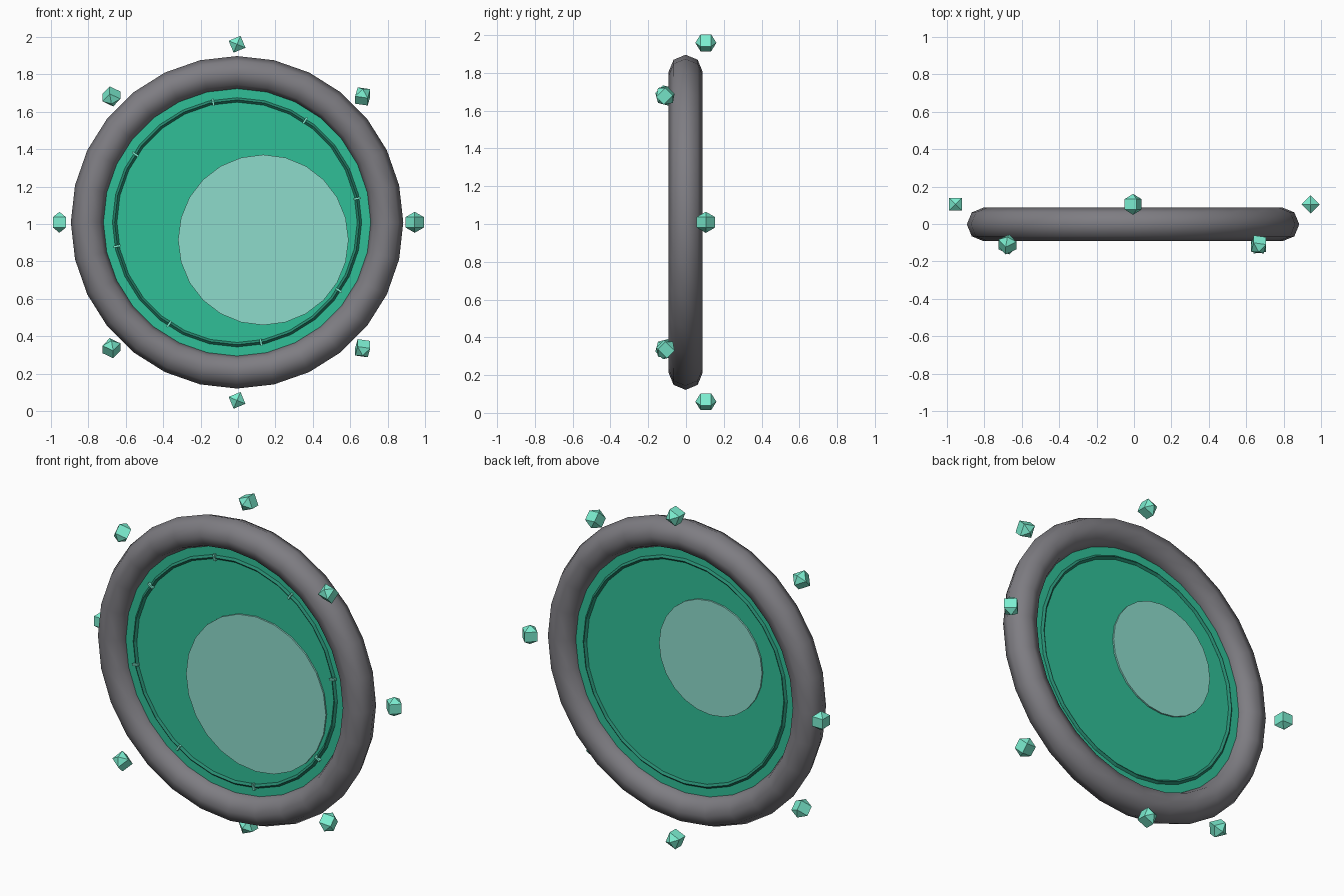
import bpy, math
from mathutils import Matrix, Vector

if "Cube" in bpy.data.objects:
    bpy.data.objects.remove(bpy.data.objects["Cube"])

CX, CY, CZ = -0.005, -0.002, 1.009      # portal centre
FACE = Matrix.Rotation(math.pi / 2, 4, 'X')   # lay primitives facing -y


def material(name, rgb):
    m = bpy.data.materials.new(name)
    m.diffuse_color = (*rgb, 1)
    m.use_nodes = True
    m.node_tree.nodes["Principled BSDF"].inputs["Base Color"].default_value = m.diffuse_color
    return m


stone = material("stone", (0.21, 0.205, 0.225))
green = material("film_green", (0.03, 0.52, 0.31))
dark = material("groove_green", (0.02, 0.25, 0.16))
pale = material("pale_glow", (0.27, 0.71, 0.60))
bright = material("shard_green", (0.2, 0.85, 0.63))


def finish(name, mat, matrix, smooth=False):
    o = bpy.context.object
    o.name = name
    o.data.materials.append(mat)
    o.matrix_world = matrix
    if smooth:
        for p in o.data.polygons:
            p.use_smooth = True
    return o


def at(x, y, z):
    return Matrix.Translation(Vector((CX + x, CY + y, CZ + z)))


def torus(name, major, minor, seg, sides, y, mat, smooth):
    bpy.ops.mesh.primitive_torus_add(major_radius=major, minor_radius=minor,
                                     major_segments=seg, minor_segments=sides)
    finish(name, mat, at(0, y, 0) @ FACE, smooth)


def disc(name, radius, depth, seg, x, y, z, mat):
    bpy.ops.mesh.primitive_cylinder_add(radius=radius, depth=depth, vertices=seg)
    finish(name, mat, at(x, y, z) @ FACE)


# outer frame and film
torus("outer_ring", 0.797, 0.09, 28, 8, 0, stone, True)
disc("film", 0.73, 0.03, 28, 0, 0, 0, green)

# pale glow spots, one on each side
disc("front_glow", 0.455, 0.012, 24, 0.14, -0.018, -0.094, pale)
disc("back_glow", 0.335, 0.012, 24, -0.17, 0.018, 0.128, pale)

# thin inner rings
for side, y in (("front", -0.016), ("back", 0.016)):
    torus(side + "_inner_ring", 0.653, 0.012, 28, 4, y, dark, False)

# radial tick marks on the front ring
for i in range(8):
    turn = Matrix.Rotation(-math.radians(11.25 + 45 * i), 4, 'Y')
    bpy.ops.mesh.primitive_cube_add(size=1)
    finish(f"tick_{i}", bright, at(0, -0.025, 0) @ turn
           @ Matrix.Translation((0.653, 0, 0)) @ Matrix.Diagonal((0.038, 0.016, 0.011, 1)))

# floating octahedral shards, alternating back and front
for i in range(8):
    a = math.pi / 4 * i
    bpy.ops.mesh.primitive_uv_sphere_add(segments=4, ring_count=2, radius=0.056)
    spin = Matrix.Rotation(a, 4, 'X') @ Matrix.Rotation(0.75 * a, 4, 'Z')
    y = 0.107 if i % 2 == 0 else -0.107
    finish(f"shard_{i}", bright, at(0.948 * math.cos(a), y, 0.95 * math.sin(a)) @ spin)
